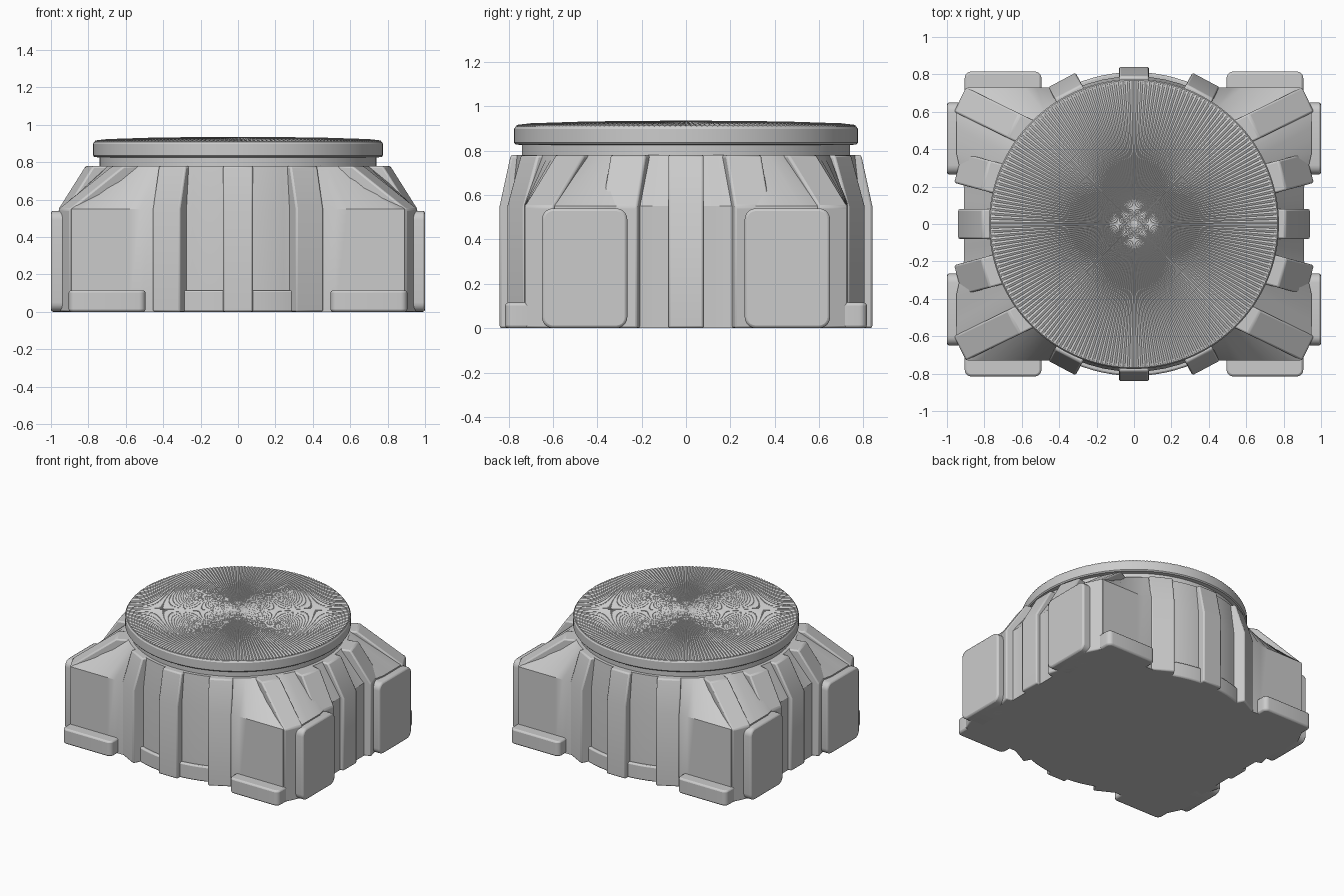
import bpy, bmesh, math
from mathutils import Vector

cube = bpy.data.objects.get("Cube")
if cube:
    bpy.data.objects.remove(cube, do_unlink=True)

grey = bpy.data.materials.new("light_grey")
grey.use_nodes = True
grey.diffuse_color = (0.6, 0.6, 0.6, 1)
grey.node_tree.nodes["Principled BSDF"].inputs["Base Color"].default_value = (0.6, 0.6, 0.6, 1)


def make(name, bm, bevel=0.0, smooth=30):
    bmesh.ops.recalc_face_normals(bm, faces=bm.faces[:])
    mesh = bpy.data.meshes.new(name)
    bm.to_mesh(mesh)
    bm.free()
    ob = bpy.data.objects.new(name, mesh)
    bpy.context.collection.objects.link(ob)
    mesh.materials.append(grey)
    if bevel:
        mod = ob.modifiers.new("soft_edges", "BEVEL")
        mod.width, mod.segments, mod.limit_method = bevel, 2, "ANGLE"
    bpy.ops.object.select_all(action="DESELECT")
    ob.select_set(True)
    bpy.context.view_layer.objects.active = ob
    bpy.ops.object.shade_smooth_by_angle(angle=math.radians(smooth))
    return ob


def loft(name, rings, bevel=0.0):
    """Skin closed rings of equal length and cap both ends."""
    bm = bmesh.new()
    loops = [[bm.verts.new(p) for p in ring] for ring in rings]
    n = len(loops[0])
    for a, b in zip(loops, loops[1:]):
        for i in range(n):
            j = (i + 1) % n
            bm.faces.new((a[i], a[j], b[j], b[i]))
    bm.faces.new(loops[0])
    bm.faces.new(loops[-1])
    return make(name, bm, bevel)


def polar(r, deg, z=0):
    a = math.radians(deg)
    return Vector((r * math.cos(a), r * math.sin(a), z))


def rib(name, x, y, deg, width, slope, depth=0.3):
    """Upright rib whose outer face is centred on x, y and faces deg."""
    out, side = polar(1, deg), polar(width / 2, deg + 90)
    profile = [(-depth - slope, 0), (0, 0), (0, 0.55), (-slope, 0.78), (-depth - slope, 0.78)]
    base = Vector((x, y, 0))
    rings = [[base + out * r + side * s + Vector((0, 0, z)) for r, z in profile] for s in (-1, 1)]
    return loft(name, rings, 0.01)


def rounded_pad(name, size, centre, axis, radius):
    """Box with its edges along one axis rounded, plus softened rims."""
    bm = bmesh.new()
    bmesh.ops.create_cube(bm, size=1)
    for v in bm.verts:
        v.co = Vector([v.co[i] * size[i] + centre[i] for i in range(3)])
    edges = [e for e in bm.edges if abs((e.verts[0].co - e.verts[1].co)[axis]) > 1e-4]
    bmesh.ops.bevel(bm, geom=edges, offset=radius, segments=5, profile=0.5, affect="EDGES")
    return make(name, bm, 0.012)


# Main body: blocky footprint tapering into a round collar
quarter = [(0.91, 0), (0.91, 0.2), (0.95, 0.38), (0.95, 0.59), (0.89, 0.73), (0.46, 0.73)]
quarter += [tuple(polar(0.79, a)[:2]) for a in (66, 72, 78, 84, 90)]
half = quarter + [(-x, y) for x, y in quarter[-2::-1]]
outline = half + [(x, -y) for x, y in half[-2:0:-1]]
dense = []
for (x0, y0), (x1, y1) in zip(outline, outline[1:] + outline[:1]):
    steps = max(1, round(math.dist((x0, y0), (x1, y1)) / 0.06))
    dense += [(x0 + (x1 - x0) * k / steps, y0 + (y1 - y0) * k / steps) for k in range(steps)]
top = [polar(0.765, math.degrees(math.atan2(y, x)), 0.78) for x, y in dense]
loft("body", [[(x, y, 0) for x, y in dense], [(x, y, 0.55) for x, y in dense], top])

# Ribs, mirrored to every side
for s, end in ((1, "left"), (-1, "right")):
    rib(end + "_centre_rib", 0.94 * s, 0, 90 - 90 * s, 0.16, 0.13)
for s, end in ((1, "back"), (-1, "front")):
    rib(end + "_centre_rib", 0, 0.84 * s, 90 * s, 0.16, 0.05)
for sx, lr in ((1, "left"), (-1, "right")):
    for sy, fb in ((1, "back"), (-1, "front")):
        tag = fb + "_" + lr

        def turned(deg):
            return math.degrees(math.atan2(sy * math.sin(math.radians(deg)),
                                           sx * math.cos(math.radians(deg))))
        rib(tag + "_end_rib", 0.385 * sx, 0.77 * sy, turned(62), 0.165, 0.07)
        rib(tag + "_side_rib", 0.94 * sx, 0.30 * sy, turned(15), 0.165, 0.15)
        rib(tag + "_corner_rib", 0.93 * sx, 0.665 * sy, turned(26), 0.145, 0.32, 0.1)
        # Tall side pads and low foot pads
        rounded_pad(tag + "_side_pad", (0.16, 0.385, 0.54), (0.92 * sx, 0.457 * sy, 0.27), 0, 0.05)
        rounded_pad(tag + "_foot_pad", (0.41, 0.16, 0.115), (0.7 * sx, 0.735 * sy, 0.0575), 2, 0.035)

# Low curved skirts between the end ribs
for s, end in ((1, "back"), (-1, "front")):
    arc = [polar(0.812, 66 + 4 * k) for k in range(13)]
    plan = [(p.x, p.y * s) for p in arc] + [(-0.3, 0.6 * s), (0.3, 0.6 * s)]
    loft(end + "_skirt", [[(x, y, z) for x, y in plan] for z in (0, 0.115)], 0.01)

# Round neck and overhanging rim
rim_profile = [(0.74, 0.76), (0.74, 0.825), (0.768, 0.828), (0.775, 0.836),
               (0.775, 0.898), (0.768, 0.909), (0.755, 0.912)]
loft("neck_and_rim", [[polar(r, a * 2.5, z) for a in range(144)] for r, z in rim_profile])

# Shallow domed cap with fine radial flutes
flutes, sub = 200, 4
cap = [(0.764, 0.895), (0.764, 0.91), (0.7, 0.918), (0.45, 0.928), (0.2, 0.933), (0.02, 0.935)]
rings = []
for r, z in cap:
    ring = []
    for i in range(flutes * sub):
        bump = 0.008 * r * abs(math.sin(math.pi * i / sub))
        ring.append(polar(r, 360 * i / (flutes * sub), z + bump))
    rings.append(ring)
loft("fluted_cap", rings)
